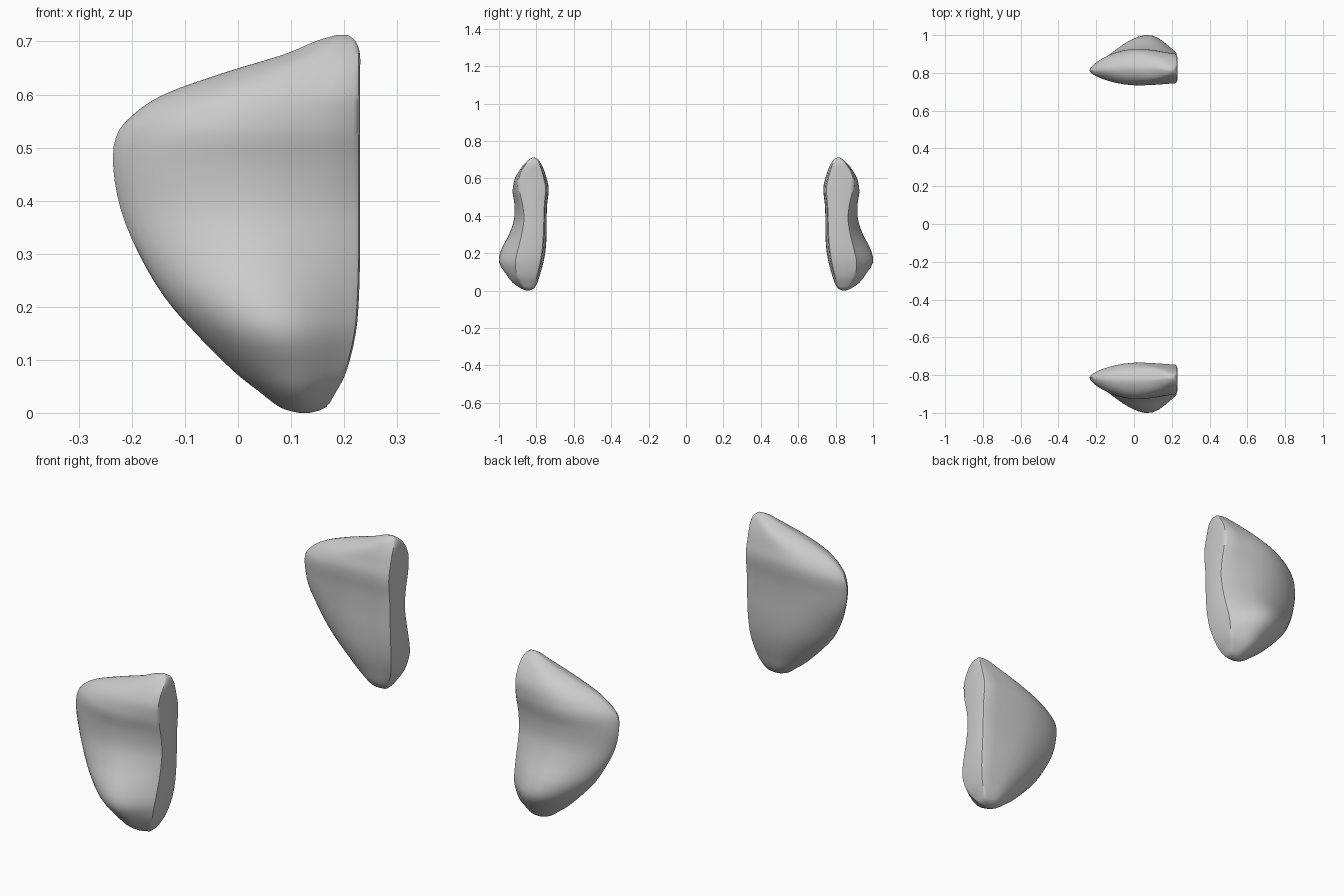
import bpy, bmesh, math

if "Cube" in bpy.data.objects:
    bpy.data.objects.remove(bpy.data.objects["Cube"])

# Horizontal sections: z, left x, right x, tip y, inner y, outer y, outer y at the flat edge
SECTIONS = [
    (.000, .115, .135, .845, .841, .852, .849),
    (.010, .080, .165, .845, .815, .880, .865),
    (.040, .040, .185, .845, .795, .925, .890),
    (.080, -.010, .205, .850, .782, .957, .910),
    (.150, -.080, .222, .850, .762, 1.00, .920),
    (.220, -.140, .228, .845, .750, .988, .905),
    (.300, -.187, .230, .835, .745, .947, .885),
    (.380, -.220, .230, .820, .745, .920, .872),
    (.460, -.235, .230, .815, .742, .918, .880),
    (.520, -.230, .230, .810, .735, .927, .895),
    (.560, -.200, .230, .815, .735, .925, .900),
    (.600, -.140, .230, .820, .745, .915, .900),
    (.640, -.030, .230, .825, .757, .893, .885),
    (.675, .085, .230, .825, .773, .867, .860),
    (.700, .145, .222, .820, .790, .842, .836),
    (.712, .185, .207, .815, .810, .820, .818),
]
STEPS = 3
ACROSS = 12


def catmull(a, b, c, d, t):
    return [q + .5 * t * (r - p + t * (2*p - 5*q + 4*r - s + t * (3*(q - r) + s - p)))
            for p, q, r, s in zip(a, b, c, d)]


def smooth_rows(rows):
    out = []
    n = len(rows)
    for i in range(n - 1):
        for k in range(STEPS):
            out.append(catmull(rows[max(i-1, 0)], rows[i], rows[i+1],
                               rows[min(i+2, n-1)], k / STEPS))
    return out + [rows[-1]]


def outline(z, xl, xr, ym, yi, yo, yro):
    """Section rounded at the left tip, nearly flat at the right end."""
    yri = yi + .14 * (ym - yi)
    w = xr - xl
    r = min(.012, w * .1)
    outer, inner = [], []
    for k in range(1, ACROSS + 1):
        t = (k / ACROSS) ** 1.7
        x = xl + (w - r) * t
        rise = math.sin(min(t / .55, 1) * math.pi / 2) ** .62
        fall = .5 - .5 * math.cos(max(0, (t - .55) / .45) * math.pi / 2 * 1.3)
        fall /= .5 - .5 * math.cos(math.pi / 2 * 1.3)
        outer.append((x, ym + (yo - ym) * rise - (yo - yro) * fall))
        inner.append((x, ym + (yi - ym) * rise + (yri - yi) * fall))
    d = yro - yri
    end = [(xr - r * .25, yro - .05 * d), (xr, yro - .16 * d), (xr, (yro + yri) / 2),
           (xr, yri + .12 * d), (xr - r * .25, yri + .04 * d)]
    return [(x, y, z) for x, y in [(xl, ym)] + outer + end + inner[::-1]]


def build_pad(name, side):
    bm = bmesh.new()
    rings = [[bm.verts.new((x, side * y, z)) for x, y, z in outline(*row)]
             for row in smooth_rows(SECTIONS)]
    for a, b in zip(rings, rings[1:]):
        for i in range(len(a)):
            j = (i + 1) % len(a)
            bm.faces.new((a[i], a[j], b[j], b[i]))
    bm.faces.new(rings[0])
    bm.faces.new(rings[-1])
    bmesh.ops.recalc_face_normals(bm, faces=bm.faces)
    mesh = bpy.data.meshes.new(name)
    bm.to_mesh(mesh)
    bm.free()
    obj = bpy.data.objects.new(name, mesh)
    bpy.context.collection.objects.link(obj)
    bpy.ops.object.select_all(action='DESELECT')
    obj.select_set(True)
    bpy.context.view_layer.objects.active = obj
    bpy.ops.object.shade_smooth_by_angle(angle=math.radians(40))


# Two mirrored wedge pads
build_pad("front_pad", -1)
build_pad("back_pad", 1)
